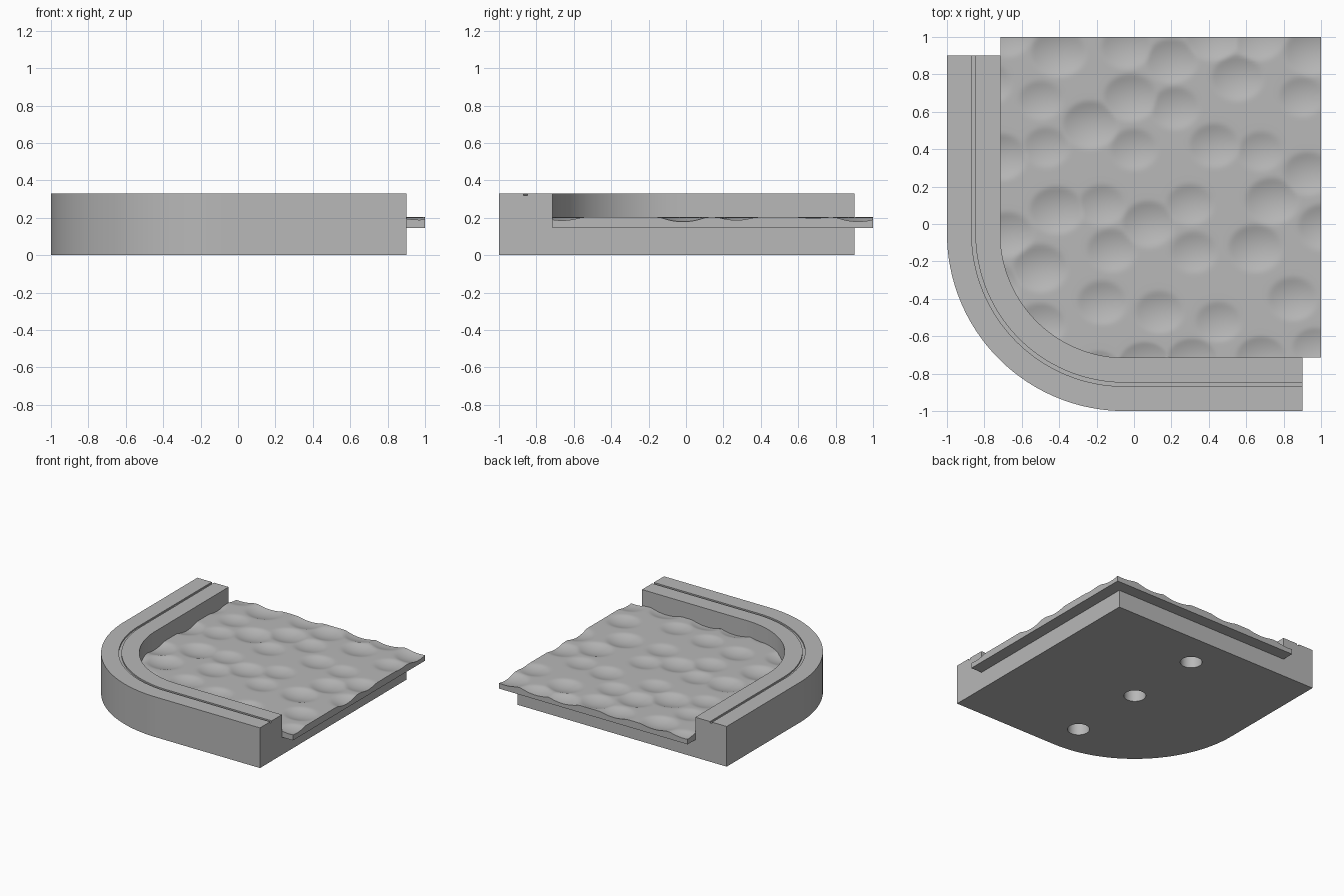
import bpy, bmesh, math, random
from mathutils import Vector

random.seed(4)
if "Cube" in bpy.data.objects:
    bpy.data.objects.remove(bpy.data.objects["Cube"])

CENTRE = -0.05      # centre of the rounded corner
END = 0.9           # straight ends of the wall
FLOOR, TOP = 0.145, 0.33
INNER = 0.665       # radius of the inner wall face
ARC_STEPS = 48

stone = bpy.data.materials.new("stone grey")
stone.use_nodes = True
colour = (0.48, 0.48, 0.48, 1)
stone.diffuse_color = colour
stone.node_tree.nodes["Principled BSDF"].inputs["Base Color"].default_value = colour


def make_object(name, bm):
    bmesh.ops.recalc_face_normals(bm, faces=bm.faces[:])
    mesh = bpy.data.meshes.new(name)
    bm.to_mesh(mesh)
    bm.free()
    obj = bpy.data.objects.new(name, mesh)
    bpy.context.collection.objects.link(obj)
    mesh.materials.append(stone)
    return obj


def path(radius, end):
    """Open line: down the left side, round the corner, along the front."""
    pts = [(CENTRE - radius, end)]
    for i in range(ARC_STEPS + 1):
        a = math.pi + i / ARC_STEPS * math.pi / 2
        pts.append((CENTRE + radius * math.cos(a), CENTRE + radius * math.sin(a)))
    return pts + [(end, CENTRE - radius)]


def prism(name, outline, z0, z1):
    bm = bmesh.new()
    face = bm.faces.new([bm.verts.new((x, y, z0)) for x, y in outline])
    new = bmesh.ops.extrude_face_region(bm, geom=[face])["geom"]
    bmesh.ops.translate(bm, vec=(0, 0, z1 - z0),
                        verts=[v for v in new if isinstance(v, bmesh.types.BMVert)])
    return make_object(name, bm)


def cut(obj, cutter):
    cutter.hide_render = True
    mod = obj.modifiers.new("cut", "BOOLEAN")
    mod.operation, mod.solver, mod.object = "DIFFERENCE", "EXACT", cutter
    bpy.context.view_layer.objects.active = obj
    bpy.ops.object.modifier_apply(modifier=mod.name)
    bpy.data.objects.remove(cutter)


def smooth(obj, degrees):
    bpy.ops.object.select_all(action="DESELECT")
    obj.select_set(True)
    bpy.context.view_layer.objects.active = obj
    bpy.ops.object.shade_smooth_by_angle(angle=math.radians(degrees))


# Base block with a raised wall round the outer corner
base = prism("base_and_wall", path(0.95, END) + [(END, END)], 0, TOP)
cut(base, prism("floor_cutter", path(INNER, 1.2) + [(1.2, 1.2)], FLOOR, 0.6))

# Narrow groove along the top of the wall
groove = path(0.818, 1.2) + path(0.798, 1.2)[::-1]
cut(base, prism("groove_cutter", groove, TOP - 0.012, 0.4))

# Three round sockets in the underside
for y in (0.61, -0.05, -0.71):
    ring = [(CENTRE + 0.083 * math.cos(i * math.tau / 32),
             y + 0.083 * math.sin(i * math.tau / 32)) for i in range(32)]
    cut(base, prism("socket_cutter", ring, -0.1, 0.115))
smooth(base, 30)

# Scooped hollows of the ground: chosen centres, then an even scatter
hollows = [Vector(p) for p in (
    (0.22, 0.62), (0.0, 0.4), (0.43, 0.42), (0.93, 0.27), (-0.17, 0.1),
    (-0.12, -0.14), (0.32, -0.15), (0.85, -0.4), (-0.17, -0.42),
    (-0.5, -0.54), (0.68, -0.72), (0.95, 0.92))]
for _ in range(3000):
    p = Vector((random.uniform(-0.8, 1.05), random.uniform(-0.8, 1.05)))
    if all((p - q).length > 0.24 for q in hollows):
        hollows.append(p)
floors = [random.uniform(0.174, 0.184) for _ in hollows]


def ground_height(x, y):
    best = 1
    for p, low in zip(hollows, floors):
        dx, dy = x - p.x, (y - p.y) * 1.15
        best = min(best, low + 1.25 * (dx * dx + dy * dy))
    # Rounded off towards the flat upper limit
    return 0.203 - 0.5 * (0.201 - best + math.sqrt((0.201 - best) ** 2 + 0.00001))


# Ground slab: rows follow the rounded inside of the wall
rows = [CENTRE - INNER * math.cos(i / 60 * math.pi / 2) for i in range(60)]
rows += [CENTRE + i / 70 * (1 - CENTRE) for i in range(71)]
COLS = 120
bm = bmesh.new()
grid = []
for y in rows:
    drop = min(0, y - CENTRE)
    left = CENTRE - math.sqrt(max(0, INNER ** 2 - drop ** 2))
    line = []
    for i in range(COLS + 1):
        x = left + (1 - left) * i / COLS
        line.append(bm.verts.new((x, y, ground_height(x, y))))
    grid.append(line)
for a, b in zip(grid, grid[1:]):
    for i in range(COLS):
        bm.faces.new((a[i], a[i + 1], b[i + 1], b[i]))

# Sides and underside of the ground slab
border = [e for e in bm.edges if e.is_boundary]
new = bmesh.ops.extrude_edge_only(bm, edges=border)["geom"]
for v in new:
    if isinstance(v, bmesh.types.BMVert):
        v.co.z = FLOOR
bmesh.ops.contextual_create(bm, geom=[e for e in new if isinstance(e, bmesh.types.BMEdge)
                                      and e.is_boundary])
ground = make_object("scooped_ground", bm)
smooth(ground, 35)
